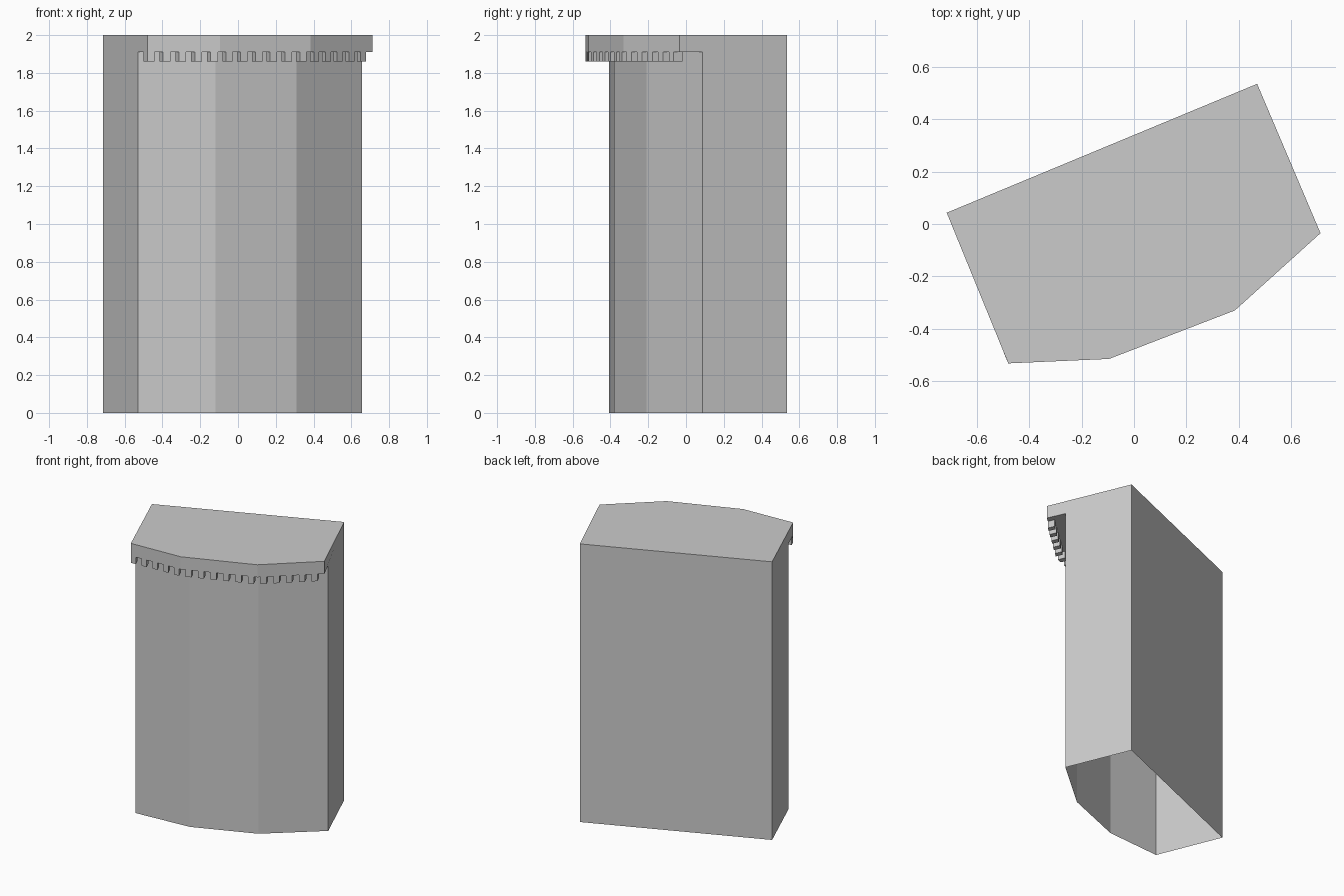
import bpy, bmesh
from mathutils import Vector

if "Cube" in bpy.data.objects:
    bpy.data.objects.remove(bpy.data.objects["Cube"])

BACK = [(0.47, 0.535), (-0.715, 0.043)]                                  # right, left
EAVE = [(-0.48, -0.532), (-0.095, -0.515), (0.385, -0.33), (0.712, -0.035)]
WALL = [(-0.53, -0.408), (-0.118, -0.38), (0.31, -0.21), (0.657, 0.087)]
TOP, SOFFIT, DENTIL = 2.0, 1.91, 1.86


def build(name, faces):
    bm = bmesh.new()
    for f in faces:
        bm.faces.new([bm.verts.new(p) for p in f])
    bmesh.ops.remove_doubles(bm, verts=bm.verts, dist=1e-5)
    bmesh.ops.recalc_face_normals(bm, faces=bm.faces)
    mesh = bpy.data.meshes.new(name)
    bm.to_mesh(mesh)
    bm.free()
    obj = bpy.data.objects.new(name, mesh)
    bpy.context.collection.objects.link(obj)
    return obj


def at(pts, z):
    return [(x, y, z) for x, y in pts]


def strip(low, high):
    return [(low[i], low[i + 1], high[i + 1], high[i]) for i in range(len(low) - 1)]


# Building shell, open underneath: front walls, soffit, fascia, back, sides, roof
base, wall_top = at(WALL, 0), at(WALL, SOFFIT)
eave_low, eave_top = at(EAVE, SOFFIT), at(EAVE, TOP)
back_low, back_top = at(BACK, 0), at(BACK, TOP)
shell = strip(base, wall_top) + strip(wall_top, eave_low) + strip(eave_low, eave_top)
shell += strip(back_low, back_top)
shell.append(eave_top + back_top)
for end, back in ((-1, 0), (0, 1)):
    shell.append([back_low[back], base[end], wall_top[end],
                  eave_low[end], eave_top[end], back_top[back]])
build("building_shell", shell)

# Row of dentils following the cornice, flush with the fascia
path = [Vector(p) for p in EAVE]
lengths = [(b - a).length for a, b in zip(path, path[1:])]
COUNT = 16
pitch = sum(lengths) / COUNT
inward = Vector((-0.39, 0.92)) * 0.05


def along(d):
    for a, b, length in zip(path, path[1:], lengths):
        if d <= length:
            return a.lerp(b, d / length)
        d -= length
    return path[-1]


dentils = []
for i in range(COUNT):
    a, b = along(i * pitch), along(i * pitch + pitch * 0.46)
    ring = [a, b, b + inward, a + inward]
    low, high = at(ring, DENTIL), at(ring, SOFFIT)
    dentils += strip(low + low[:1], high + high[:1]) + [low]
build("cornice_dentils", dentils)
